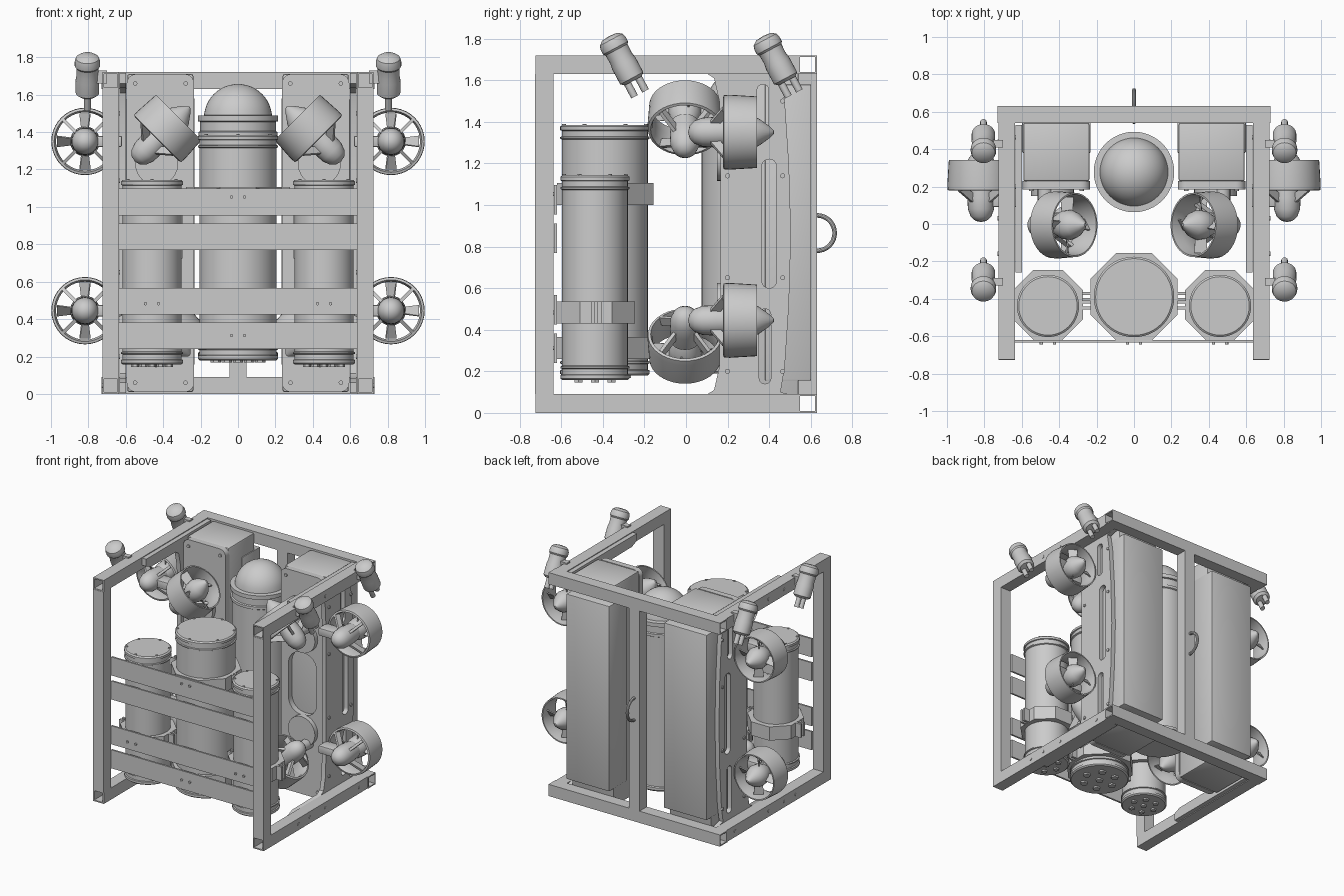
import bpy, bmesh, math
from mathutils import Matrix, Vector

if "Cube" in bpy.data.objects:
    bpy.data.objects.remove(bpy.data.objects["Cube"])


def finish(name, bm, mat=Matrix()):
    bmesh.ops.recalc_face_normals(bm, faces=bm.faces)
    me = bpy.data.meshes.new(name)
    bm.to_mesh(me)
    bm.free()
    ob = bpy.data.objects.new(name, me)
    ob.matrix_world = mat
    bpy.context.collection.objects.link(ob)
    return ob


def box(name, lo, hi, bevel=0):
    bm = bmesh.new()
    lo, hi = Vector(lo), Vector(hi)
    bmesh.ops.create_cube(bm, size=1)
    for v in bm.verts:
        v.co = (lo + hi) / 2 + v.co * (hi - lo)
    if bevel:
        bmesh.ops.bevel(bm, geom=bm.edges[:], offset=bevel, segments=2, affect='EDGES', profile=0.5)
    return finish(name, bm)


def aim(loc, axis):
    return Matrix.Translation(loc) @ Vector(axis).to_track_quat('Z', 'Y').to_matrix().to_4x4()


def lathe(name, prof, mat, seg=40, closed=False):
    """Turn (radius, height) points around the local z axis."""
    bm = bmesh.new()
    vs = [bm.verts.new((r, 0, z)) for r, z in prof]
    es = [bm.edges.new(p) for p in zip(vs, vs[1:])]
    if closed:
        es.append(bm.edges.new((vs[-1], vs[0])))
    bmesh.ops.spin(bm, geom=vs + es, cent=(0, 0, 0), axis=(0, 0, 1), angle=2 * math.pi, steps=seg)
    bmesh.ops.remove_doubles(bm, verts=bm.verts, dist=1e-5)
    return finish(name, bm, mat)


def rod(name, a, b, r, seg=12):
    a, b = Vector(a), Vector(b)
    h = (b - a).length
    return lathe(name, [(0, 0), (r, 0), (r, h), (0, h)], aim(a, b - a), seg)


def square_tube(name, a, b, size=0.09, wall=0.009):
    """Hollow square tube between two points."""
    a, b = Vector(a), Vector(b)
    bm = bmesh.new()
    L = (b - a).length
    loops = []
    for s, z in ((size, 0), (size, L), (size - 2 * wall, L), (size - 2 * wall, 0)):
        loops.append([bm.verts.new((x * s / 2, y * s / 2, z)) for x, y in ((-1, -1), (1, -1), (1, 1), (-1, 1))])
    for k in range(4):
        p, q = loops[k], loops[(k + 1) % 4]
        for i in range(4):
            j = (i + 1) % 4
            bm.faces.new((p[i], p[j], q[j], q[i]))
    return finish(name, bm, aim(a, b - a))


def plate(name, outlines, thick, mat):
    """Flat plate from 2D outlines; the later outlines become holes."""
    cu = bpy.data.curves.new(name, 'CURVE')
    cu.dimensions, cu.fill_mode, cu.extrude = '2D', 'BOTH', thick / 2
    for pts in outlines:
        sp = cu.splines.new('POLY')
        sp.points.add(len(pts) - 1)
        for p, (x, y) in zip(sp.points, pts):
            p.co = (x, y, 0, 1)
        sp.use_cyclic_u = True
    ob = bpy.data.objects.new(name, cu)
    ob.matrix_world = mat
    bpy.context.collection.objects.link(ob)
    bpy.ops.object.select_all(action='DESELECT')
    ob.select_set(True)
    bpy.context.view_layer.objects.active = ob
    bpy.ops.object.convert(target='MESH')


def round_rect(cx, cy, hw, hh, r, n=6):
    pts = []
    for k, (sx, sy) in enumerate(((1, 1), (-1, 1), (-1, -1), (1, -1))):
        for i in range(n + 1):
            a = (k + i / n) * math.pi / 2
            pts.append((cx + sx * (hw - r) + r * math.cos(a), cy + sy * (hh - r) + r * math.sin(a)))
    return pts


def thruster(name, loc, axis):
    """Ducted propeller; axis points toward the tail cone."""
    m = aim(loc, axis)
    lathe(name + "_duct", [(.165, -.082), (.178, -.078), (.18, -.05), (.172, .082), (.163, .082),
                           (.155, .02), (.155, -.05)], m, 40, True)
    lathe(name + "_motor", [(0, -.25), (.03, -.243), (.055, -.22), (.07, -.18), (.073, -.12),
                            (.066, -.04), (.06, -.035)], m, 24)
    lathe(name + "_tail_cone", [(0, -.035), (.06, -.035), (.075, 0), (.08, .05), (.066, .09),
                                (.03, .14), (.008, .162), (0, .163)], m, 24)
    # swept struts and twisted blades
    bm = bmesh.new()
    for k in range(4):
        turn = Matrix.Rotation(k * math.pi / 2 + math.pi / 4, 4, 'Z')
        v = bmesh.ops.create_cube(bm, size=1)['verts']
        for p in v:
            out = p.co.x > 0
            p.co = turn @ Vector((.165 if out else .05, p.co.y * .018,
                                  (-.06 if out else -.13) + p.co.z * .05))
        turn = Matrix.Rotation(k * math.pi / 2, 4, 'Z')
        v = bmesh.ops.create_cube(bm, size=1)['verts']
        for p in v:
            out = p.co.x > 0
            twist = Matrix.Rotation(math.radians(55 if out else 30), 4, 'X')
            c = twist @ Vector((0, p.co.y * .008, p.co.z * (.07 if out else .06)))
            c.x = .15 if out else .05
            c.z += .025
            p.co = turn @ c
    finish(name + "_blades", bm, m)


def canister(name, x, y, r, z0, z1):
    m = Matrix.Translation((x, y, 0))
    s = r - .008
    lathe(name, [(0, z0), (r - .01, z0), (r, z0 + .008), (r, z0 + .025), (s, z0 + .028), (s, z0 + .055),
                 (r, z0 + .058), (r, z0 + .066), (s, z0 + .07), (s, z1 - .07), (r, z1 - .066), (r, z1 - .058),
                 (s, z1 - .055), (s, z1 - .028), (r, z1 - .025), (r, z1 - .008), (r - .01, z1), (0, z1)], m, 48)
    for k in range(7):
        a, d = k * math.pi / 3, (0 if k == 6 else r * .55)
        c = (x + d * math.cos(a), y + d * math.sin(a))
        rod(name + "_bottom_plug", (*c, z0 + .005), (*c, z0 - .012), r * .13, 6)
    for k in range(6):
        a = (k + .5) * math.pi / 3
        c = (x + (r - .018) * math.cos(a), y + (r - .018) * math.sin(a))
        rod(name + "_cap_screw", (*c, z1 - .005), (*c, z1 + .005), .009, 8)


def clamp(name, x, y, half, z0, z1):
    r = half / math.cos(math.pi / 8)
    rot = Matrix.Translation((x, y, 0)) @ Matrix.Rotation(math.pi / 8, 4, 'Z')
    lathe(name, [(0, z0), (r, z0), (r, z1), (0, z1)], rot, 8)
    for s in (-1, 1):
        box(name + "_ear", (x + s * (half + .02) - .025, y - .025, z0), (x + s * (half + .02) + .025, y - .008, z1))
        box(name + "_ear", (x + s * (half + .02) - .025, y + .008, z0), (x + s * (half + .02) + .025, y + .025, z1))
        rod(name + "_bolt", (x + s * .035, y - half + .01, (z0 + z1) / 2), (x + s * .035, -.645, (z0 + z1) / 2), .009)


# frame
for z in (.045, 1.675):
    square_tube("rear_cross_beam", (-.73, .585, z), (.73, .585, z))
    for s in (-1, 1):
        square_tube("side_beam", (s * .68, -.725, z), (s * .68, .54, z))
        for y in (-.3, -.16, .03, .44):
            rod("beam_bolt", (s * .72, y, z), (s * .729, y, z), .012)
for s in (-1, 1):
    square_tube("front_post", (s * .68, -.682, .09), (s * .68, -.682, 1.63))
square_tube("rear_center_post", (0, .585, .09), (0, .585, 1.63))

# front slats
for z in (.24, .425, .77, .955):
    box("front_slat", (-.636, -.634, z), (.636, -.62, z + .142))

# rear lifting ring
lathe("rear_lifting_ring", [(.085 + .011 * math.cos(a), .011 * math.sin(a))
                            for a in [i * math.pi / 5 for i in range(10)]],
      aim((0, .63, .865), (1, 0, 0)), 36, True)

# front canisters and clamps
canister("center_canister", 0, -.39, .215, .18, 1.385)
for z in (.26, 1.0):
    clamp("center_clamp", 0, -.388, .2325, z, z + .105)
for s in (-1, 1):
    canister("side_canister", s * .46, -.438, .166, .157, 1.143)
    clamp("side_clamp", s * .46, -.4325, .187, .43, .535)

# domed rear canister
dome = [(.182 * math.cos(a), 1.475 + .182 * math.sin(a)) for a in [i * math.pi / 24 for i in range(1, 12)]]
lathe("domed_canister", [(0, .19), (.205, .19), (.213, .2), (.213, .22), (.203, .225), (.203, 1.375), (.212, 1.38),
                         (.212, 1.4), (.203, 1.405), (.203, 1.455), (.215, 1.458), (.215, 1.488), (.182, 1.49)]
      + dome + [(0, 1.657)], Matrix.Translation((0, .278, 0)), 48)

# side panel outline in (y, z), with slots
panel = [(-.26, .005), (-.26, .06), (-.2, .085), (.1, .088), (.135, .11), (.16, .22), (.165, .5), (.165, 1.22),
         (.16, 1.5), (.135, 1.61), (.1, 1.632), (-.2, 1.635), (-.26, 1.66), (-.26, 1.715), (.53, 1.715), (.53, 1.64),
         (.455, 1.62), (.475, 1.5), (.495, 1.2), (.505, .86), (.495, .52), (.475, .22), (.455, .1), (.53, .08),
         (.53, .005)]
slots = [round_rect(.38, .32, .028, .18, .027), round_rect(.4, .91, .035, .31, .034),
         round_rect(.37, 1.45, .028, .13, .027)]

for s in (-1, 1):
    # column 0 -> world y, column 1 -> world z
    side = Matrix(((0, 0, 1, s * .617), (1, 0, 0, 0), (0, 1, 0, 0), (0, 0, 0, 1)))
    plate("side_panel", [panel] + slots, .034, side)
    for z in (.2, .65, 1.14, 1.5):
        for y in (.2, .465):
            rod("panel_bolt", (s * .63, y, z), (s * .642, y, z), .012)
    front = Matrix(((1, 0, 0, 0), (0, 0, -1, .207), (0, 1, 0, 0), (0, 0, 0, 1)))
    plate("thruster_mount_plate", [round_rect(s * .415, .86, .18, .85, .05),
                                   round_rect(s * .42, .86, .12, .24, .11)], .045, front)
    for z in (.06, 1.66):
        for x in (.28, .55):
            rod("plate_screw", (s * x, .19, z), (s * x, .176, z), .012)

    # buoyancy blocks
    a, b = sorted((s * .238, s * .592))
    box("buoyancy_block", (a, .228, .01), (b, .542, 1.71), .012)
    box("rear_buoyancy_block", (a - .006, .38, .155), (b + .006, .602, 1.58), .006)

    # thrusters
    for z in (1.35, .445):
        thruster("side_thruster", (s * .818, .26, z), (0, 1, 0))
        a, b = sorted((s * .62, s * .77))
        box("side_thruster_bracket", (a, .09, z - .03), (b, .19, z + .03), .008)
    for z, d in ((1.42, 1), (.32, -1)):
        thruster("inner_thruster", (s * .375, -.005, z), (-s, 0, d))
        c = Vector((s * .475, 0, z - d * .1))
        rod("inner_thruster_bracket", c, (c.x, .2, c.z), .04, 16)
        rod("inner_thruster_flange", (c.x - s * .04, .15, c.z - d * .09), (c.x - s * .04, .2, c.z - d * .09), .115, 24)

    # corner lamps, tilted down and back
    axis = Vector((0, .47, -.88)).normalized()
    for y in (-.36, .38):
        p = Vector((s * .805, y, 1.795))
        lathe("lamp", [(0, -.02), (.04, -.016), (.062, 0), (.068, .02), (.068, .045), (.06, .055), (.058, .1),
                       (.063, .13), (.063, .21), (.045, .225), (0, .225)], aim(p, axis), 28)
        for t in (-.03, .03):
            q = p + axis * .22 + Vector((0, .88, .47)) * t
            rod("lamp_prong", q, q + axis * .075, .018)
        a, b = sorted((s * .70, s * .77))
        box("lamp_bracket", (a, y + .03, 1.66), (b, y + .07, 1.73))

# soft shading with crisp edges
bpy.ops.object.select_all(action='SELECT')
bpy.context.view_layer.objects.active = bpy.context.selected_objects[0]
bpy.ops.object.shade_smooth_by_angle(angle=math.radians(35))
